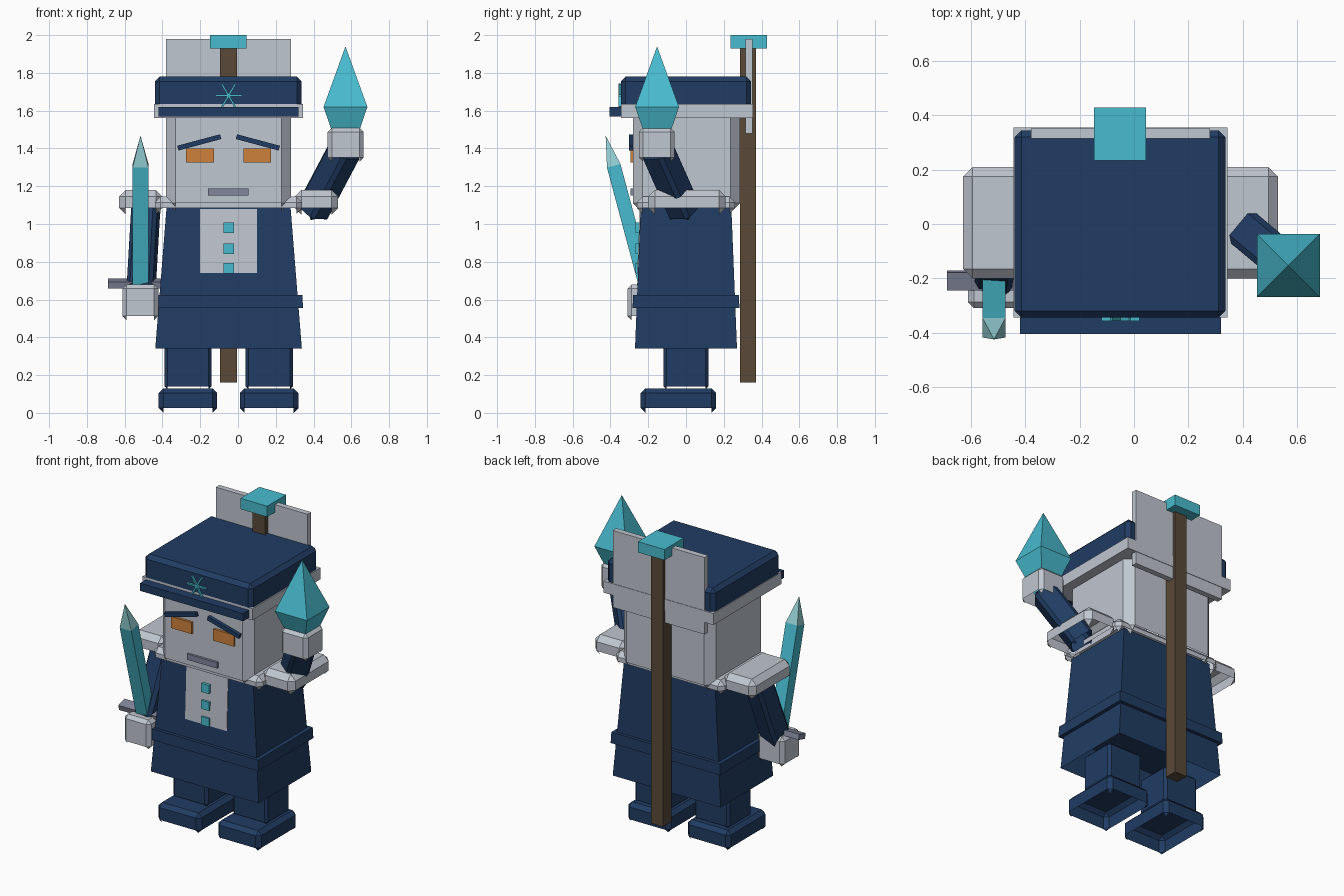
import bpy, bmesh
from math import radians, atan2
from mathutils import Vector, Matrix

cube = bpy.data.objects.get("Cube")
if cube:
    bpy.data.objects.remove(cube, do_unlink=True)


def material(name, rgb):
    m = bpy.data.materials.new(name)
    m.use_nodes = True
    m.diffuse_color = (*rgb, 1)
    m.node_tree.nodes["Principled BSDF"].inputs["Base Color"].default_value = (*rgb, 1)
    return m


NAVY = material("navy cloth", (0.015, 0.045, 0.125))
WHITE = material("pale grey", (0.53, 0.57, 0.63))
ICE = material("ice blue", (0.065, 0.5, 0.62))
PALE = material("pale ice", (0.28, 0.6, 0.63))
BROWN = material("brown wood", (0.1, 0.068, 0.04))
ORANGE = material("orange eye", (0.62, 0.22, 0.045))
STEEL = material("blue grey", (0.22, 0.24, 0.33))

MID = -0.05  # body centre line


def finish(name, bm, mat):
    mesh = bpy.data.meshes.new(name)
    bm.to_mesh(mesh)
    bm.free()
    mesh.materials.append(mat)
    obj = bpy.data.objects.new(name, mesh)
    bpy.context.collection.objects.link(obj)
    return obj


def block(name, mat, centre, size, bevel=0.0, turn=None):
    """Box; bevelled boxes have a hollow, open underside."""
    bm = bmesh.new()
    bmesh.ops.create_cube(bm, size=1)
    bmesh.ops.scale(bm, vec=size, verts=bm.verts)
    if bevel:
        bmesh.ops.bevel(bm, geom=bm.edges[:], offset=bevel, segments=1, affect='EDGES')
        bm.normal_update()
        under = [f for f in bm.faces if f.normal.z < -0.6]
        bmesh.ops.delete(bm, geom=under, context='FACES')
    obj = finish(name, bm, mat)
    move = Matrix.Translation(centre)
    obj.matrix_world = move @ turn if turn else move
    return obj


def span(name, mat, x, y, z, bevel=0.0):
    """Box given by its limits on each axis."""
    return block(name, mat, [sum(r) / 2 for r in (x, y, z)],
                 [r[1] - r[0] for r in (x, y, z)], bevel)


def stack(name, mat, rings, cap_low=True, cap_high=True):
    """Four-sided solid from (z, half x, half y) rings; zero width makes a point."""
    bm = bmesh.new()
    loops = []
    for z, hx, hy in rings:
        if hx == 0:
            loops.append([bm.verts.new((0, 0, z))] * 4)
        else:
            loops.append([bm.verts.new((sx * hx, sy * hy, z))
                          for sx, sy in ((-1, -1), (1, -1), (1, 1), (-1, 1))])
    for low, high in zip(loops, loops[1:]):
        for i in range(4):
            j = (i + 1) % 4
            bm.faces.new(list(dict.fromkeys((low[i], low[j], high[j], high[i]))))
    if cap_low and rings[0][1]:
        bm.faces.new(loops[0][::-1])
    if cap_high and rings[-1][1]:
        bm.faces.new(loops[-1])
    bm.normal_update()
    return finish(name, bm, mat)


def limb(name, start, end, width):
    """Bevelled bar between two points."""
    a, b = Vector(start), Vector(end)
    turn = (b - a).to_track_quat('Z', 'Y').to_matrix().to_4x4()
    return block(name, NAVY, (a + b) / 2, (width, width, (b - a).length), 0.02, turn)


# Legs, boots, shoulder pads
for side, s in (("right", -1), ("left", 1)):
    x = MID + s * 0.215
    span(side + "_boot", NAVY, (x - 0.155, x + 0.155), (-0.24, 0.16), (0, 0.13), 0.025)
    span(side + "_leg", NAVY, (x - 0.125, x + 0.125), (-0.12, 0.12), (0.125, 0.37), 0.016)
    x = MID + s * 0.465
    span(side + "_shoulder_pad", WHITE, (x - 0.115, x + 0.115), (-0.2, 0.21), (1.05, 1.18), 0.035)

# Robe, open at the bottom, with belt, front panel and buttons
robe = stack("robe", NAVY, [(0.34, 0.388, 0.27), (1.09, 0.328, 0.24)], False, False)
robe.location.x = MID
belt = stack("belt", NAVY, [(0.555, 0.394, 0.283), (0.625, 0.391, 0.28)])
belt.location.x = MID
lean = Matrix.Rotation(-atan2(0.03, 0.75), 4, 'X')
block("front_panel", WHITE, (MID, -0.247, 0.91), (0.3, 0.009, 0.34), 0, lean)
for i, z in enumerate((0.98, 0.87, 0.765)):
    block("button_%d" % (i + 1), ICE, (MID, -0.257, z), (0.055, 0.02, 0.055))
span("collar", WHITE, (-0.44, 0.34), (-0.26, 0.26), (1.055, 1.145), 0.03)

# Head and face
span("head", WHITE, (-0.38, 0.28), (-0.28, 0.285), (1.06, 1.61), 0.05)
span("mouth", STEEL, (-0.16, 0.055), (-0.295, -0.275), (1.15, 1.188))
for side, s in (("right", -1), ("left", 1)):
    x = MID + s * 0.152
    span(side + "_eye", ORANGE, (x - 0.074, x + 0.074), (-0.295, -0.27), (1.325, 1.4))
    block(side + "_eyebrow", NAVY, (MID + s * 0.155, -0.288, 1.432), (0.235, 0.03, 0.026),
          0, Matrix.Rotation(radians(s * 15), 4, 'Y'))

# Hat
span("hat_brim", WHITE, (-0.445, 0.345), (-0.345, 0.355), (1.56, 1.635))
span("hat_visor", NAVY, (-0.42, 0.32), (-0.405, -0.34), (1.57, 1.62))
span("hat_crown", NAVY, (-0.44, 0.337), (-0.345, 0.345), (1.61, 1.78), 0.025)
span("back_panel", WHITE, (-0.38, 0.28), (0.315, 0.352), (1.48, 1.98))
for i in range(3):
    block("snowflake_bar_%d" % (i + 1), ICE, (MID, -0.35, 1.68), (0.14, 0.016, 0.01),
          0, Matrix.Rotation(radians(60 * i), 4, 'Y'))

# Staff on the back
span("staff_shaft", BROWN, (-0.094, -0.006), (0.285, 0.37), (0.16, 1.94))
span("staff_head", ICE, (-0.147, 0.045), (0.235, 0.43), (1.93, 2.0))

# Raised left arm holding a crystal
limb("left_arm", (0.385, 0, 1.05), (0.57, -0.155, 1.4), 0.145)
span("left_hand", WHITE, (0.475, 0.665), (-0.25, -0.06), (1.33, 1.51), 0.022)
crystal = stack("crystal", ICE, [(1.28, 0, 0), (1.62, 0.116, 0.116), (1.94, 0, 0)])
crystal.location = (0.569, -0.153, 0)

# Lowered right arm holding a sword
limb("right_arm", (-0.485, -0.01, 1.14), (-0.515, -0.2, 0.62), 0.14)
span("right_hand", WHITE, (-0.612, -0.422), (-0.31, -0.12), (0.49, 0.68), 0.022)
tilt = Matrix.Rotation(radians(15), 4, 'X')
block("sword_guard", STEEL, (-0.517, -0.208, 0.685), (0.345, 0.068, 0.035), 0, tilt)
blade = stack("sword_blade", ICE, [(0, 0.042, 0.037), (0.64, 0.042, 0.037), (0.805, 0, 0)], cap_low=True)
blade.data.materials.append(PALE)
for face in blade.data.polygons:
    if face.center.z > 0.65:
        face.material_index = 1
blade.matrix_world = Matrix.Translation((-0.516, -0.217, 0.69)) @ tilt
